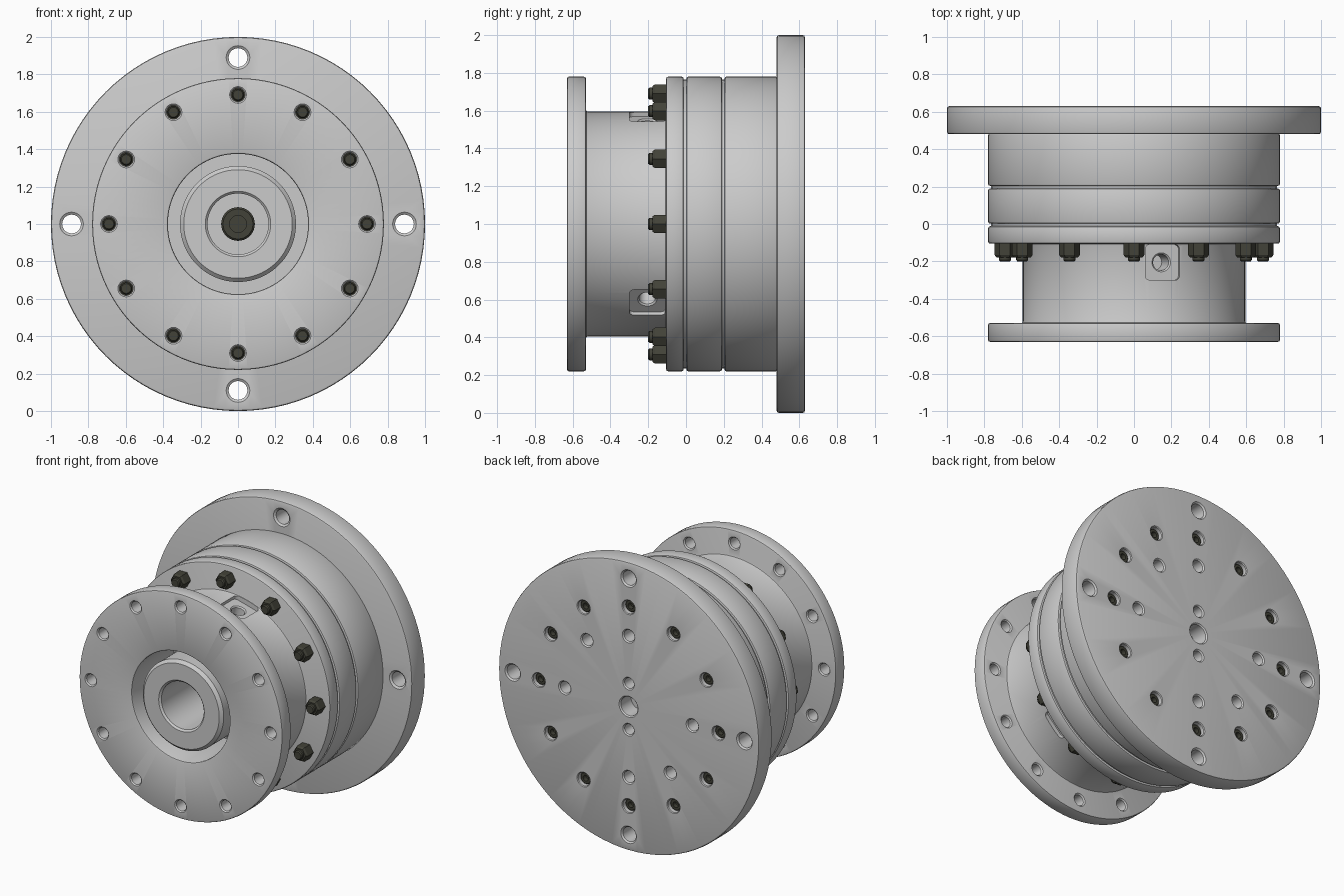
import bpy, bmesh
from math import sin, cos, pi, radians
from mathutils import Matrix

if "Cube" in bpy.data.objects:
    bpy.data.objects.remove(bpy.data.objects["Cube"])

DARK = bpy.data.materials.new("dark_steel")
DARK.diffuse_color = (0.055, 0.055, 0.04, 1)
DARK.use_nodes = True
DARK.node_tree.nodes["Principled BSDF"].inputs["Base Color"].default_value = DARK.diffuse_color
AXIS = [(0, 1)]


def circle(r, n, start=0):
    return [(r * sin(start + 2 * pi * i / n), 1 + r * cos(start + 2 * pi * i / n)) for i in range(n)]


def make(name, bm, mat=None):
    bmesh.ops.recalc_face_normals(bm, faces=bm.faces[:])
    me = bpy.data.meshes.new(name)
    bm.to_mesh(me)
    bm.free()
    ob = bpy.data.objects.new(name, me)
    bpy.context.collection.objects.link(ob)
    if mat:
        me.materials.append(mat)
    return ob


def lathe(name, profile, spots=AXIS, segs=96, closed=False, mat=None):
    """Spin (radius, y) points about the y axis at every (x, z) spot."""
    bm = bmesh.new()
    for x, z in spots:
        vs = [bm.verts.new((r + x, y, z)) for r, y in profile]
        es = [bm.edges.new(p) for p in zip(vs, vs[1:])]
        if closed:
            es.append(bm.edges.new((vs[-1], vs[0])))
        bmesh.ops.spin(bm, geom=vs + es, cent=(x, 0, z), axis=(0, 1, 0),
                       angle=2 * pi, steps=segs, use_duplicate=False)
    bmesh.ops.remove_doubles(bm, verts=bm.verts[:], dist=1e-5)
    return make(name, bm, mat)


def hole(r, face, side, depth, c=0.008):
    """Profile of a drilled hole with a chamfered mouth; side is the outward y direction."""
    return [(0, face + side * .02), (r + c + .02, face + side * .02), (r, face - side * c),
            (r, face - side * depth), (0, face - side * depth)]


def apply(ob, kind, **kw):
    m = ob.modifiers.new(kind, kind)
    for k, v in kw.items():
        setattr(m, k, v)
    bpy.context.view_layer.objects.active = ob
    bpy.ops.object.modifier_apply(modifier=m.name)


def finish(ob, bevel=0, cutters=()):
    bpy.ops.object.select_all(action='DESELECT')
    ob.select_set(True)
    if bevel:
        apply(ob, 'BEVEL', width=bevel, segments=2, limit_method='ANGLE', angle_limit=radians(35))
    for c in cutters:
        apply(ob, 'BOOLEAN', object=c, operation='DIFFERENCE', solver='EXACT')
        bpy.data.objects.remove(c)
    bpy.context.view_layer.objects.active = ob
    bpy.ops.object.shade_smooth_by_angle(angle=radians(30))


BOLTS = circle(.69, 12)

# Front housing: flange, neck and clamp ring in one hollow casting
housing = lathe("front_housing", [(.375, -.63), (.78, -.63), (.78, -.53), (.595, -.53), (.595, -.105),
                                  (.78, -.105), (.78, -.012), (.375, -.012)], closed=True)
cut = [lathe("flange_holes", [(0, -.65), (.065, -.65), (.037, -.622), (.037, -.538),
                              (.06, -.515), (0, -.515)], BOLTS, 24)]
for k in range(3):
    # Flat rounded pocket with a port drilled in it, three times round the neck
    frame = (Matrix.Translation((0, -.205, 1)) @ Matrix.Rotation(radians(15 + 120 * k), 4, 'Y')
             @ Matrix.Rotation(pi / 2, 4, 'X'))
    bm = bmesh.new()
    bmesh.ops.create_cube(bm, size=1, matrix=Matrix.Translation((0, .633, 0)) @ Matrix.Diagonal((.19, .14, .19, 1)))
    edges = [e for e in bm.edges if abs(e.verts[0].co.y - e.verts[1].co.y) > .1]
    bmesh.ops.bevel(bm, geom=edges, offset=.025, segments=5, profile=.5, affect='EDGES')
    pocket = make("pocket_cutter", bm)
    port = lathe("port_cutter", hole(.043, .563, 1, .15), [(0, 0)], 32)
    for c in (pocket, port):
        c.matrix_world = frame
        cut.append(c)
bpy.context.view_layer.update()
finish(housing, .01, cut)

# Middle and rear gear rings, with a slimmer core forming the grooves
finish(lathe("middle_ring", [(0, .002), (.78, .002), (.78, .19), (0, .19)]), .01)
finish(lathe("rear_ring", [(0, .204), (.78, .204), (.78, .485), (0, .485)]), .01)
finish(lathe("groove_core", [(0, -.05), (.765, -.05), (.765, .3), (0, .3)]))

# Mounting plate at the back
plate = lathe("back_plate", [(0, .48), (1, .48), (1, .63), (0, .63)])
a = .32, .375
tapped = circle(.49, 4) + [(a[0], 1 + a[1]), (-a[0], 1 - a[1])]
finish(plate, .012, [
    lathe("mounting_cut", [(0, .46), (.09, .46), (.05, .49), (.05, .62), (.08, .65), (0, .65)],
          circle(.89, 4), 32),
    lathe("screw_cut", hole(.046, .63, 1, .08, .005), BOLTS, 24),
    lathe("tapped_cut", hole(.04, .63, 1, .1), tapped, 24),
    lathe("jack_cut", hole(.036, .63, 1, .1), [(0, 1.16), (0, .84)], 24),
    lathe("centre_cut", hole(.065, .63, 1, .12), segs=40)])

# Socket head screws sunk in the back plate
finish(lathe("socket_screws", [(0, .575), (.02, .575), (.02, .607), (.037, .607), (.042, .602),
                               (.042, .55), (0, .55)], BOLTS, 24, mat=DARK))

# Hex nuts and stud ends on the clamp ring
finish(lathe("clamp_nuts", [(0, -.1), (.056, -.1), (.056, -.165), (.046, -.178), (0, -.178)],
             BOLTS, 6, mat=DARK))
finish(lathe("stud_ends", [(0, -.17), (.032, -.17), (.032, -.193), (.026, -.2), (0, -.2)],
             BOLTS, 16, mat=DARK))

# Input hub with its bore and retaining bolt
finish(lathe("input_hub", [(0, -.03), (.31, -.03), (.31, -.6), (.29, -.62), (.175, -.62),
                           (.163, -.608), (.163, -.2), (0, -.2)]))
finish(lathe("hub_bolt", [(0, -.225), (.045, -.225), (.045, -.25), (.08, -.25), (.09, -.24),
                          (.09, -.19), (0, -.19)], segs=32, mat=DARK))

# Perforated seal at the bottom of the gap round the hub
finish(lathe("gap_seal", [(.3, -.2), (.38, -.2), (.38, -.15), (.3, -.15)], closed=True))
pins = circle(.33, 64) + circle(.357, 64, pi / 64)
finish(lathe("seal_pins", [(0, -.208), (.009, -.208), (.009, -.19), (0, -.19)], pins, 8))
